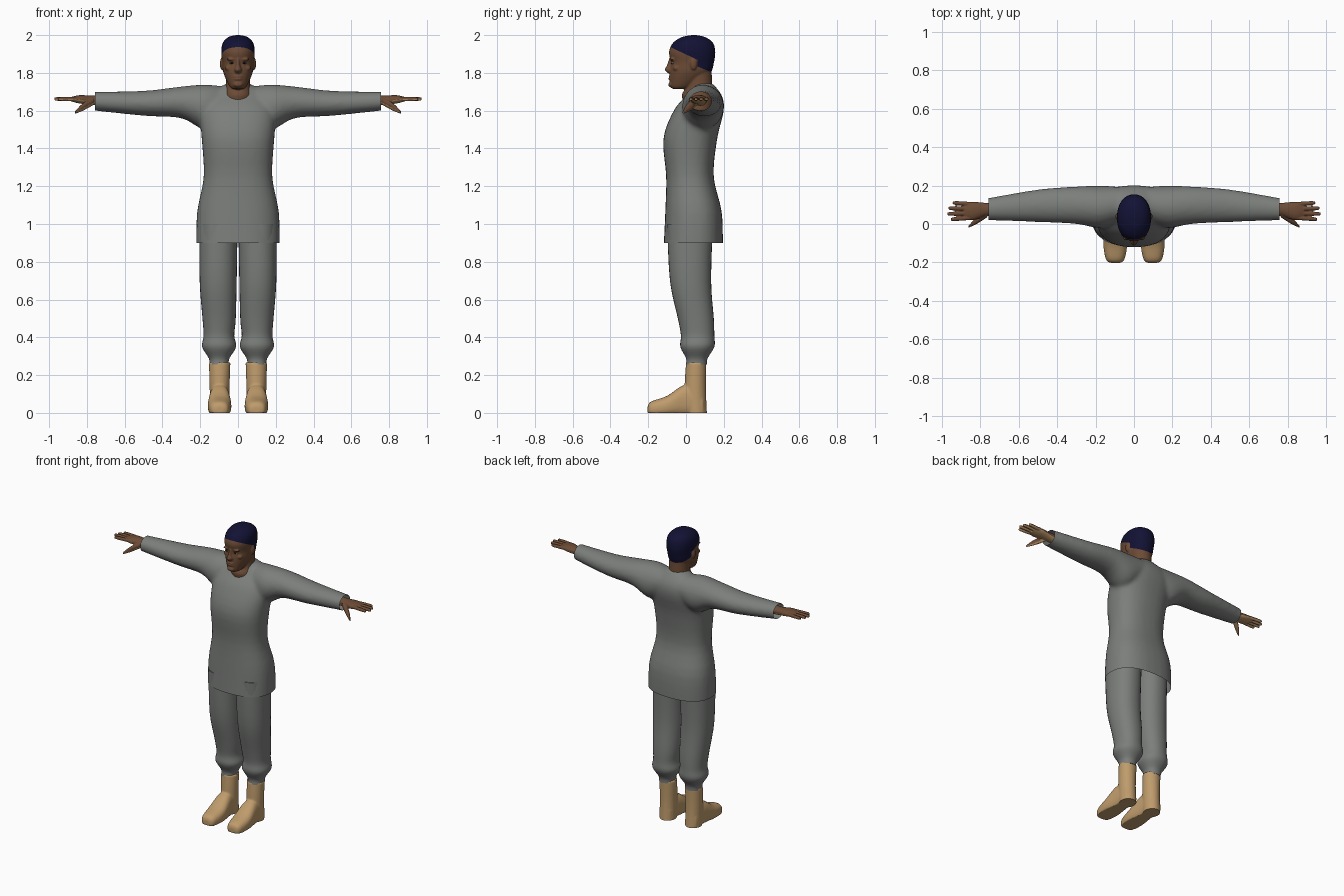
import bpy, bmesh, math
from mathutils import Vector, Matrix

cube = bpy.data.objects.get("Cube")
if cube:
    bpy.data.objects.remove(cube, do_unlink=True)


def material(name, red, green, blue):
    colour = (red, green, blue, 1)
    made = bpy.data.materials.new(name)
    made.use_nodes = True
    made.diffuse_color = colour
    made.node_tree.nodes["Principled BSDF"].inputs["Base Color"].default_value = colour
    return made


grey = material("grey cloth", .2, .21, .2)
skin = material("brown skin", .15, .07, .036)
palm = material("light palm skin", .45, .27, .13)
navy = material("navy cap", .006, .006, .035)
leather = material("tan leather", .52, .33, .15)
eye_white = material("eye white", .4, .36, .3)
iris = material("dark iris", .015, .01, .008)


def smooth_rows(rows, steps=4):
    """Fill in rows along a smooth curve through the given ones."""
    rows = [Vector(row) for row in rows]
    padded = [rows[0]] + rows + [rows[-1]]
    for before, start, end, after in zip(padded, padded[1:], padded[2:], padded[3:]):
        leave, arrive = (end - before) / 2, (after - start) / 2
        for step in range(steps):
            t = step / steps
            ease = t * t * (3 - 2 * t)
            yield (start.lerp(end, ease) + leave * t * (1 - t) ** 2
                   - arrive * t * t * (1 - t))
    yield rows[-1]


def loft(bm, axis, rows, sides=32, power=2):
    """Rounded tube along an axis; row = (position, low a, high a, low b, high b)."""
    across, upward = [i for i in range(3) if i != axis]

    def rounded(value):
        return math.copysign(abs(value) ** (2 / power), value)

    rings = []
    for place, low_a, high_a, low_b, high_b in smooth_rows(rows):
        ring = []
        for side in range(sides):
            angle = math.tau * side / sides
            point = Vector()
            point[axis] = place
            point[across] = (low_a + high_a + rounded(math.cos(angle)) * (high_a - low_a)) / 2
            point[upward] = (low_b + high_b + rounded(math.sin(angle)) * (high_b - low_b)) / 2
            ring.append(bm.verts.new(point))
        rings.append(ring)
    for ring, above in zip(rings, rings[1:]):
        for side in range(sides):
            bm.faces.new((ring[side - 1], ring[side], above[side], above[side - 1]))
    bm.faces.new(rings[0])
    bm.faces.new(rings[-1])


def symmetric(rows):
    """Rows of (height, half width, front, back) for parts on the centre line."""
    return [(height, -half, half, front, back) for height, half, front, back in rows]


def ball(bm, centre, radii):
    matrix = Matrix.Translation(centre) @ Matrix.Diagonal((*radii, 1))
    bmesh.ops.create_uvsphere(bm, u_segments=20, v_segments=12, radius=1, matrix=matrix)


def finish(name, bm, materials, voxel=None, relax=0, cuts=(), clear=False,
           rule=lambda face: False, mirror=False):
    """Blend the pieces, cut them, colour faces by a rule and smooth the shading."""
    bmesh.ops.recalc_face_normals(bm, faces=bm.faces)
    mesh = bpy.data.meshes.new(name)
    bm.to_mesh(mesh)
    part = bpy.data.objects.new(name, mesh)
    bpy.context.collection.objects.link(part)
    if voxel:
        blend = part.modifiers.new("blend", 'REMESH')
        blend.mode = 'VOXEL'
        blend.voxel_size = voxel
        part.modifiers.new("relax", 'SMOOTH').iterations = relax
        depsgraph = bpy.context.evaluated_depsgraph_get()
        mesh = bpy.data.meshes.new_from_object(part.evaluated_get(depsgraph))
        part.modifiers.clear()
        part.data = mesh
    mesh.materials.clear()
    for entry in materials:
        mesh.materials.append(entry)
    bm.clear()
    bm.from_mesh(mesh)
    for point, normal in cuts:
        bmesh.ops.bisect_plane(bm, geom=bm.verts[:] + bm.edges[:] + bm.faces[:],
                               plane_co=point, plane_no=normal, clear_outer=clear)
    for vert in bm.verts:
        vert.co.z = max(vert.co.z, 0)
    bm.normal_update()
    for face in bm.faces:
        face.material_index = int(rule(face))
    bm.to_mesh(mesh)
    bm.free()
    if mirror:
        part.modifiers.new("mirror", 'MIRROR')
    bpy.ops.object.select_all(action='DESELECT')
    part.select_set(True)
    bpy.context.view_layer.objects.active = part
    bpy.ops.object.shade_smooth_by_angle(angle=math.radians(50))


# Long tunic with sleeves, open at hem and cuffs
bm = bmesh.new()
loft(bm, 2, symmetric((
    (.85, .222, -.12, .195), (1.06, .217, -.11, .19), (1.25, .182, -.105, .147),
    (1.45, .192, -.12, .165), (1.6, .2, -.065, .2), (1.68, .15, 0, .19),
    (1.745, .06, .04, .14))), power=2.4)
for side in (1, -1):
    loft(bm, 0, [(side * out, *section) for out, *section in (
        (.05, .03, .19, 1.58, 1.725), (.17, -.02, .2, 1.5, 1.738), (.3, 0, .195, 1.56, 1.728),
        (.5, .01, .18, 1.573, 1.705), (.79, .02, .13, 1.603, 1.7))])
finish("tunic", bm, [grey], voxel=.012, relax=7, clear=True,
       cuts=[((0, 0, .9), (0, 0, -1)), ((.757, 0, 0), (1, 0, 0)), ((-.757, 0, 0), (-1, 0, 0))])

# Trousers gathered above the boots
bm = bmesh.new()
loft(bm, 2, [(.255, .05, .15, 0, .11), (.29, .045, .155, 0, .115), (.35, .01, .19, -.03, .15),
             (.41, .02, .182, -.027, .15), (.5, .012, .188, -.043, .147),
             (.7, .007, .203, -.085, .133), (1, .002, .205, -.1, .142)], power=2.2)
finish("trousers", bm, [grey], mirror=True)

# Boots: shaft and foot
bm = bmesh.new()
loft(bm, 2, [(-.02, .045, .148, 0, .112), (.12, .045, .15, -.008, .106), (.268, .04, .154, 0, .108)])
loft(bm, 1, [(-.203, .075, .118, 0, .035), (-.185, .05, .146, -.02, .06), (-.1, .035, .16, -.02, .09),
             (0, .045, .15, -.02, .15), (.09, .055, .142, -.02, .1)], power=2.5)
finish("boots", bm, [leather], voxel=.007, relax=3, mirror=True)

# Hands: palm, thumb and four fingers, light underneath
bm = bmesh.new()
loft(bm, 0, [(.72, .04, .112, 1.625, 1.683), (.77, .042, .11, 1.63, 1.68),
             (.84, .02, .115, 1.638, 1.682), (.885, .035, .1, 1.65, 1.672)])
loft(bm, 0, [(.765, .035, .07, 1.63, 1.67), (.82, 0, .035, 1.6, 1.64), (.863, -.02, -.01, 1.583, 1.597)])
for finger, tip in enumerate((.945, .967, .973, .955)):
    base = .104 - .024 * finger
    rows = []
    for along, radius in ((.85, .011), (tip - .015, .01), (tip, .003)):
        y = base + (base - .07) * (along - .85) * 2
        rows.append((along, y - radius, y + radius, 1.662 - radius, 1.662 + radius))
    loft(bm, 0, rows, sides=16)
finish("hands", bm, [skin, palm], voxel=.0035, relax=2,
       rule=lambda face: face.normal.z < -.25, mirror=True)

# Head and neck
bm = bmesh.new()
loft(bm, 2, symmetric((
    (1.715, .026, -.066, -.01), (1.73, .046, -.083, .04), (1.8, .077, -.086, .128),
    (1.855, .083, -.08, .148), (1.91, .089, -.09, .155), (1.96, .08, -.068, .143),
    (1.99, .05, -.02, .1), (2, .01, .03, .055))), power=2.15)
loft(bm, 2, symmetric(((1.6, .08, 0, .14), (1.68, .077, -.022, .15),
                       (1.73, .065, 0, .14), (1.83, .064, 0, .135))))

# Nose, lips, chin, brows, cheeks and ears
loft(bm, 2, symmetric(((1.795, .011, -.09, -.05), (1.815, .021, -.112, -.05),
                       (1.84, .012, -.102, -.05), (1.875, .01, -.09, -.05))))
for height, thickness in ((1.781, .006), (1.768, .007), (1.738, .014)):
    ball(bm, (0, -.08, height), (.025, .014, thickness))
for side in (1, -1):
    ball(bm, (side * .034, -.073, 1.872), (.026, .012, .007))
    ball(bm, (side * .047, -.05, 1.825), (.022, .02, .016))
    ball(bm, (side * .086, .04, 1.848), (.01, .018, .032))

# Close cap, bounded by a sloping brow line, the ears and the nape
brow_line = Vector((0, -.09, 1.94)), Vector((0, .47, 1))
behind_ear = Vector((0, .06, 0)), Vector((0, 1, 0))
nape_line = Vector((0, .07, 1.83)), Vector((0, .4, 1))


def capped(face):
    centre = face.calc_center_median()
    above_brow, behind, above_nape = [(centre - point).dot(normal) > 0 for point, normal
                                      in (brow_line, behind_ear, nape_line)]
    return above_brow or (behind and above_nape)


finish("head", bm, [skin, navy], voxel=.005, relax=3,
       cuts=[brow_line, behind_ear, nape_line], rule=capped)

# Eyes with dark irises
bm = bmesh.new()
ball(bm, (.033, -.071, 1.853), (.014, .009, .0055))
finish("eyes", bm, [eye_white, iris], mirror=True,
       rule=lambda face: abs(face.calc_center_median().x - .033) < .007)
